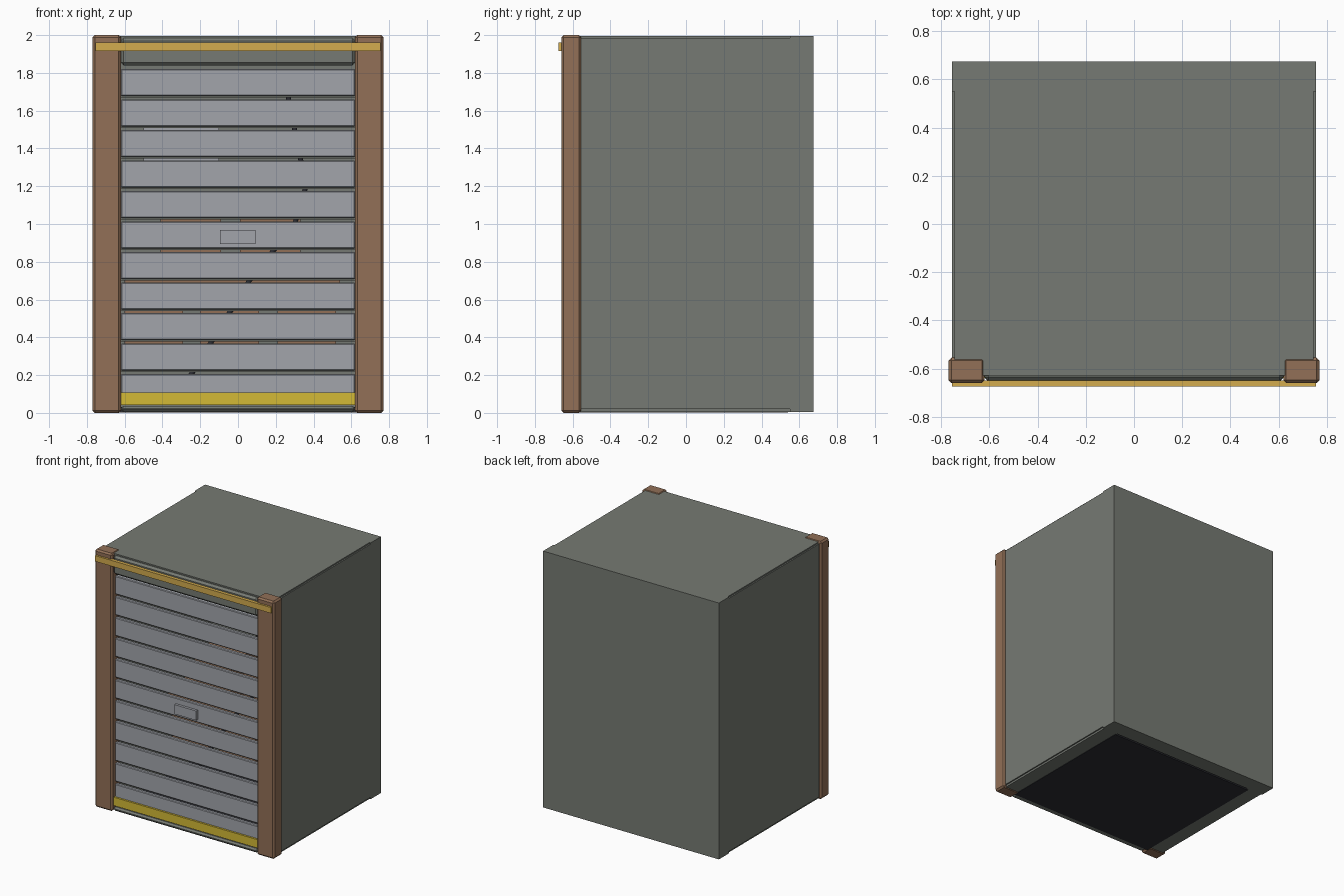
import bpy

cube = bpy.data.objects.get("Cube")
if cube:
    bpy.data.objects.remove(cube, do_unlink=True)


def material(name, rgb):
    m = bpy.data.materials.new(name)
    m.use_nodes = True
    linear = [((c / 255 + 0.055) / 1.055) ** 2.4 for c in rgb]
    m.diffuse_color = (*linear, 1)
    m.node_tree.nodes["Principled BSDF"].inputs["Base Color"].default_value = (*linear, 1)
    return m


WALL = material("wall grey green", (118, 122, 115))
BROWN = material("post brown", (146, 112, 87))
SLAT = material("shutter grey", (162, 165, 171))
GOLD = material("rail gold", (211, 172, 78))
YELLOW = material("safety yellow", (212, 186, 54))
DARK = material("floor charcoal", (44, 45, 51))


def box(name, x, y, z, mat, bevel=0):
    """Box spanning the given (low, high) ranges, optionally chamfered."""
    bpy.ops.mesh.primitive_cube_add(
        size=1, location=[(a + b) / 2 for a, b in (x, y, z)])
    ob = bpy.context.object
    ob.name = name
    ob.scale = [b - a for a, b in (x, y, z)]
    bpy.ops.object.transform_apply(location=False, rotation=False, scale=True)
    ob.data.materials.append(mat)
    if bevel:
        mod = ob.modifiers.new("chamfer", "BEVEL")
        mod.width = bevel
        mod.segments = 1
    return ob


# Hollow shell: back, roof, floor frame and floor
FULL = (-0.755, 0.755)
INNER = (-0.62, 0.62)
box("back_wall", FULL, (0.55, 0.675), (0.005, 1.995), WALL)
box("roof", (-0.745, 0.745), (-0.63, 0.55), (1.88, 1.995), WALL)
box("floor", (-0.63, 0.63), (-0.6, 0.54), (0.002, 0.03), DARK)

# Sides with thin outer skins, and the front corner posts
for side, s in (("left", 1), ("right", -1)):
    def span(a, b):
        return tuple(sorted((s * a, s * b)))
    box(side + "_wall", span(0.62, 0.745), (-0.6, 0.55), (0.005, 1.98), WALL)
    box(side + "_skin", span(0.74, 0.755), (-0.6, 0.55), (0.02, 1.985), WALL)
    box(side + "_post", span(0.62, 0.77), (-0.66, -0.555), (0, 2), BROWN, 0.012)

# Front header, sill and gold rail
box("header", INNER, (-0.65, -0.56), (1.84, 1.985), WALL, 0.015)
box("sill", INNER, (-0.65, -0.56), (0.005, 0.036), WALL, 0.012)
box("front_rail", FULL, (-0.675, -0.65), (1.915, 1.96), GOLD)

# Roller shutter with open gaps between its slats
PITCH = 0.1615
for i in range(11):
    top = 1.82 - i * PITCH
    box(f"shutter_slat_{i + 1}", INNER, (-0.625, -0.595),
        (top - 0.142, top), SLAT, 0.005)
    box(f"slat_lip_{i + 1}", INNER, (-0.608, -0.597),
        (top - 0.15, top - 0.14), WALL)
box("shutter_handle", (-0.095, 0.092), (-0.645, -0.62), (0.895, 0.968), SLAT)
box("bottom_bar", INNER, (-0.64, -0.59), (0.042, 0.107), YELLOW)

# Stored goods behind the shutter
box("lower_shelf", (-0.6, 0.54), (0, 0.45), (0.67, 0.72), BROWN)
for i, x in enumerate((-0.41, 0.01)):
    box(f"upper_crate_{i + 1}", (x, x + 0.32), (0.05, 0.4), (0.72, 1.03), BROWN)
for i, x in enumerate((-0.6, -0.2, 0.21)):
    box(f"lower_crate_{i + 1}", (x, x + 0.31), (0.05, 0.4), (0.3, 0.6), BROWN)
box("wall_panel", (-0.5, -0.1), (0.5, 0.55), (1.3, 1.55), SLAT)

# Hanging cable
curve = bpy.data.curves.new("cable", "CURVE")
curve.dimensions = "3D"
curve.bevel_depth = 0.015
curve.bevel_resolution = 1
spline = curve.splines.new("POLY")
path = [(0.26, 1.7), (0.3, 1.5), (0.36, 1.2), (0.3, 1), (0.06, 0.7), (-0.25, 0.2)]
spline.points.add(len(path) - 1)
for point, (x, z) in zip(spline.points, path):
    point.co = (x, -0.2, z, 1)
curve.materials.append(DARK)
cable = bpy.data.objects.new("cable", curve)
bpy.context.collection.objects.link(cable)
